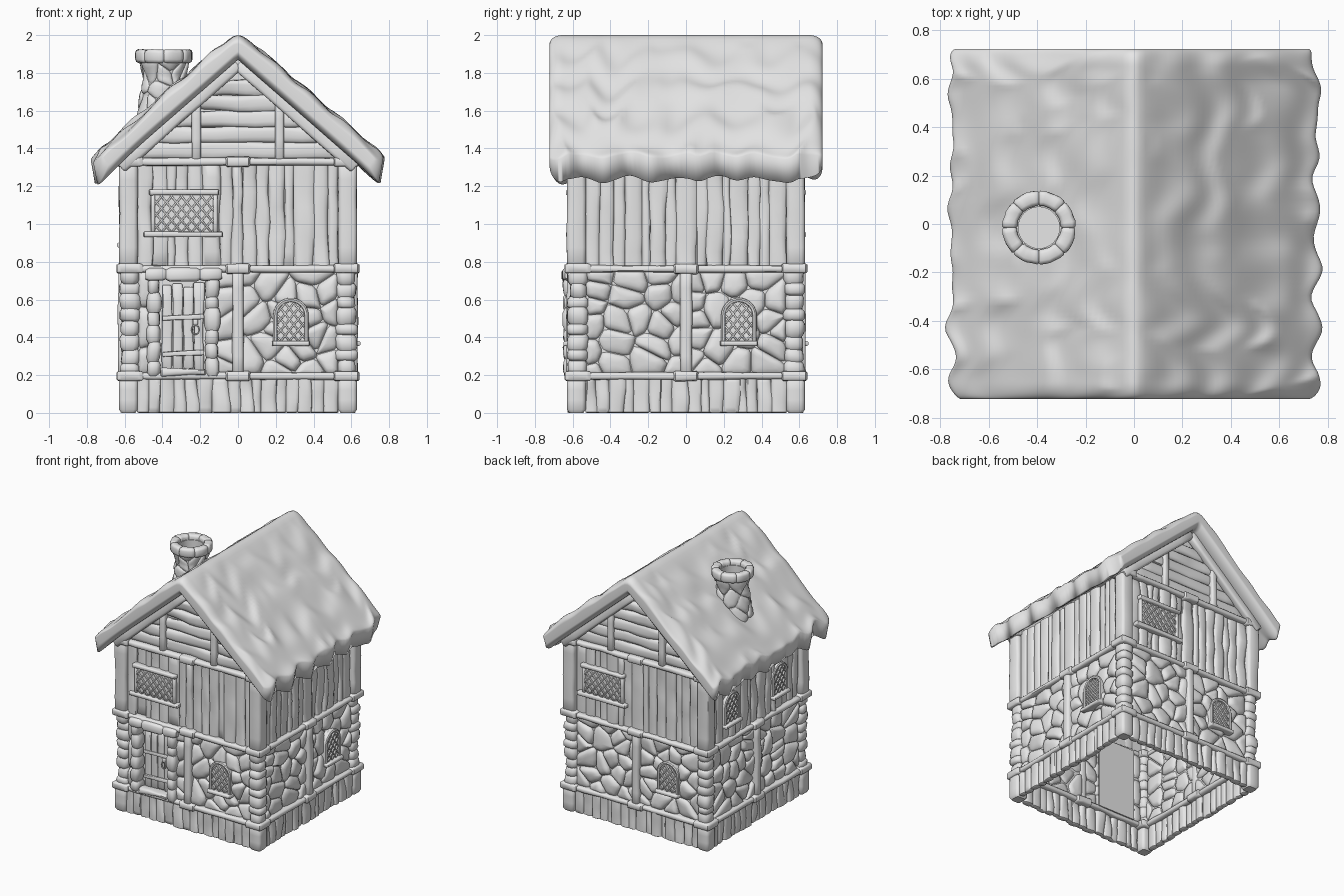
import bpy, bmesh, math, random
from mathutils import Vector, Matrix, noise

random.seed(4)
rnd = random.uniform
if "Cube" in bpy.data.objects:
    bpy.data.objects.remove(bpy.data.objects["Cube"])

clay = bpy.data.materials.new("plain_grey")
clay.use_nodes = True
clay.diffuse_color = (0.8, 0.8, 0.8, 1)
clay.node_tree.nodes["Principled BSDF"].inputs["Base Color"].default_value = (0.8, 0.8, 0.8, 1)

SIDES = ["front", "right_side", "back", "left_side"]


def finish(bm, name, turn=0, angle=50):
    """Turn a wall-local mesh to its side of the house and make the object."""
    bm.transform(Matrix.Rotation(turn * math.pi / 2, 4, "Z"))
    bmesh.ops.recalc_face_normals(bm, faces=bm.faces)
    mesh = bpy.data.meshes.new(name)
    bm.to_mesh(mesh)
    bm.free()
    mesh.materials.append(clay)
    for p in mesh.polygons:
        p.use_smooth = True
    mesh.set_sharp_from_angle(angle=math.radians(angle))
    obj = bpy.data.objects.new(name, mesh)
    bpy.context.collection.objects.link(obj)


def skin(bm, loops, caps=True):
    """Join a row of equal closed point loops with quads."""
    rows = [[bm.verts.new(p) for p in loop] for loop in loops]
    n = len(rows[0])
    for a, b in zip(rows, rows[1:]):
        for i in range(n):
            j = (i + 1) % n
            bm.faces.new((a[i], a[j], b[j], b[i]))
    if caps:
        bm.faces.new(rows[0])
        bm.faces.new(rows[-1])
    return rows


# Wall-local points: u along the wall, z up, d outward from the middle
def at(u, z, d):
    return Vector((u, -d, z))


def beam(bm, a, b, w, t, sq=0.6, wob=0.0, n=4, e=None, sides=12):
    """Rounded log from a to b, half width w in the wall plane, half depth t."""
    axis = (b - a).normalized()
    side, deep = axis.cross(Vector((0, 1, 0))), Vector((0, 1, 0))
    length = (b - a).length
    e = min(w, t) * 0.35 if e is None else e
    stops = [(0, 0.75)] + [(e + (length - 2 * e) * i / (n - 1), 1) for i in range(n)] + [(length, 0.75)]
    loops, seed = [], Vector((rnd(0, 50), rnd(0, 50), 0))
    for s, k in stops:
        c = a + axis * s
        ring = []
        for i in range(sides):
            ang = 2 * math.pi * (i + 0.5) / sides
            x, y = math.cos(ang), math.sin(ang)
            x = math.copysign(abs(x) ** sq, x) * w * k
            y = math.copysign(abs(y) ** sq, y) * t * k
            drift = noise.noise(seed + Vector((s * 6, i * 0.2, 0))) * wob
            ring.append(c + side * (x + drift) + deep * (y + drift))
        loops.append(ring)
    skin(bm, loops)


def slab(bm, u0, u1, z0, z1, d0, d1):
    m = Matrix.Translation(at((u0 + u1) / 2, (z0 + z1) / 2, (d0 + d1) / 2))
    bmesh.ops.create_cube(bm, size=1, matrix=m @ Matrix.Diagonal((u1 - u0, d1 - d0, z1 - z0, 1)))


def planks(bm, u0, u1, z0, z1, d, width, t):
    """A row of uneven upright boards that touch each other."""
    n = max(1, round((u1 - u0) / width))
    cuts = [u0 + (u1 - u0) * (i + (rnd(-.3, .3) if 0 < i < n else 0)) / n for i in range(n + 1)]
    for a, b in zip(cuts, cuts[1:]):
        u, dd = (a + b) / 2, d + rnd(-.008, .008)
        beam(bm, at(u, z0, dd), at(u, z1, dd), (b - a) / 2 + .003, t, 0.7, 0.014, 8, .004)


def stone_stack(bm, u, d, z0, z1, r, t, count):
    cuts = [z0 + (z1 - z0) * (i + (rnd(-.2, .2) if 0 < i < count else 0)) / count for i in range(count + 1)]
    for a, b in zip(cuts, cuts[1:]):
        k = rnd(.92, 1.08)
        beam(bm, at(u, a - .004, d), at(u, b + .004, d), r * k, t * k, 0.65, 0.015, 3, (b - a) * .26)


def rubble(bm, u0, u1, z0, z1, place, height=0.038, size=0.128):
    """Fill a rectangle with domed stones cut as nearest-point cells."""
    count = max(3, round((u1 - u0) * (z1 - z0) / (size * size * .85)))
    pts = []
    for _ in range(count):
        tries = [Vector((rnd(u0, u1), rnd(z0, z1))) for _ in range(5)]
        pts.append(max(tries, key=lambda p: min([math.hypot(p.x - q.x, 1.4 * (p.y - q.y)) for q in pts], default=1)))
    for p in pts:
        cell = [Vector(c) for c in ((u0, z0), (u1, z0), (u1, z1), (u0, z1))]
        for q in pts:
            if q is p:
                continue
            mid, nor, out = (p + q) / 2, q - p, []
            for a, b in zip(cell, cell[1:] + cell[:1]):
                fa, fb = (a - mid).dot(nor), (b - mid).dot(nor)
                if fa <= 0:
                    out.append(a)
                if fa * fb < 0:
                    out.append(a.lerp(b, fa / (fa - fb)))
            cell = out
        # Round the corners, then raise a tilted dome on both sides
        ring = [a.lerp(b, k) for a, b in zip(cell, cell[1:] + cell[:1]) for k in (.15, .5, .85)]
        c = sum(ring, Vector((0, 0))) / len(ring)
        tilt, h = Vector((rnd(-.15, .15), rnd(-.15, .15))), height * rnd(.8, 1.1)
        shape = [(.5, -.7), (.85, -.5), (1, .15), (.95, .45), (.78, .78), (.5, .95), (.2, 1)]
        skin(bm, [[place(*(c + (v - c) * k), h * f + tilt.dot((v - c) * k) * max(f, 0)) for v in ring]
                  for k, f in shape])


def lattice(bm, inside, u0, u1, z0, z1, d, step, slope):
    """Crossed lead bars kept to the inside of a window shape."""
    span = (z1 - z0) / slope
    for sgn in (1, -1):
        s = u0 - span
        while s < u1 + span:
            run = [(s + sgn * span * i / 80, z0 + (z1 - z0) * i / 80) for i in range(81)]
            run = [p for p in run if inside(*p)]
            if len(run) > 3:
                beam(bm, at(*run[0], d), at(*run[-1], d), .005, .007, .5, 0, 2, None, 8)
            s += step


def arched_window(k, u, z0, d, name):
    w, spring = .072, z0 + .135

    def outline(r, dd):
        arc = [(u + r * math.cos(i * math.pi / 12), spring + r * math.sin(i * math.pi / 12)) for i in range(13)]
        return [at(p, q, dd) for p, q in [(u + r, z0)] + arc + [(u - r, z0)]]
    bm = bmesh.new()
    skin(bm, [outline(w + .024, .57), outline(w + .022, d + .01), outline(w + .014, d + .016),
              outline(w + .002, d + .012), outline(w, d)])
    lattice(bm, lambda a, b: abs(a - u) < w and (b < spring or math.hypot(a - u, b - spring) < w),
            u - w, u + w, z0, spring + w, d + .005, .046, 1.25)
    beam(bm, at(u - .1, z0 - .012, d - .002), at(u + .1, z0 - .012, d - .002), .014, .036, .4)
    finish(bm, name, k)


def wide_window(k, name):
    bm = bmesh.new()
    u0, u1, z0, z1 = -.45, -.12, .955, 1.155
    slab(bm, u0, u1, z0, z1, .57, .607)
    lattice(bm, lambda a, b: u0 < a < u1 and z0 < b < z1, u0, u1, z0, z1, .612, .053, 1.2)
    for z, a, b in ((.945, -.5, -.08), (1.168, -.47, -.1)):
        beam(bm, at(a, z, .605), at(b, z, .605), .015, .03, .4, .003)
    for u in (u0, u1):
        beam(bm, at(u, z0, .605), at(u, z1, .605), .012, .018)
    finish(bm, name, k)


# Four walls: plinth, masonry storey, timber storey
for k, side in enumerate(SIDES):
    bm = bmesh.new()
    planks(bm, -.53, .53, 0, .19, .592, .066, .022)
    planks(bm, -.53, .53, .77, 1.33, .58, .07, .022)
    finish(bm, side + "_planks", k)

    bm = bmesh.new()
    slab(bm, -.55, .55, .77, 1.34, .555, .575)
    for a, b in [(-.53, -.45), (-.13, 0), (0, .53)] if k == 0 else [(-.53, 0), (0, .53)]:
        slab(bm, a, b, .2, .76, .565, .584)
        rubble(bm, a, b, .2, .76, lambda u, z, d: at(u, z, .575 + d))
    finish(bm, side + "_masonry", k, 70)

    # Beams thick enough to show inside as well
    bm = bmesh.new()
    for z in (.195, .762) + ((1.33,) if k % 2 == 0 else ()):
        beam(bm, at(-.6, z, .588), at(.6, z, .588), .02, .043, .6, .006, 9)
        beam(bm, at(-.065, z, .587), at(.065, z, .587), .027, .056, .4, .004)
    beam(bm, at(0, .2, .592), at(0, .76, .592), .03, .043, .5, .006, 7)
    finish(bm, side + "_beams", k)

    # Corner post, stacked stones and cuffs
    bm = bmesh.new()
    beam(bm, at(.58, 0, .58), at(.58, .19, .58), .05, .05, .4)
    beam(bm, at(.58, .77, .58), at(.58, 1.34, .58), .05, .05, .4, .005, 7)
    stone_stack(bm, .572, .572, .2, .76, .053, .053, 8)
    for z in (.195, .765, 1.33):
        beam(bm, at(.505, z, .572), at(.642, z, .572), .026, .07, .3)
    finish(bm, side + "_corner", k)

# Gables: horizontal logs, two posts and the rafters
for k in (0, 2):
    bm = bmesh.new()
    skin(bm, [[at(-.62, 1.33, d), at(.62, 1.33, d), at(0, 1.87, d)] for d in (.555, .57)])
    z = 1.39
    while z < 1.8:
        half = (1.88 - z) / .88
        beam(bm, at(-half, z, .58), at(half, z, .58), .043, .022, .75, .014, 9)
        z += .083
    for s in (-1, 1):
        beam(bm, at(s * .22, 1.34, .6), at(s * .22, 1.67, .6), .025, .028, .5, .004)
        beam(bm, at(0, 1.845, .615), at(s * .62, 1.30, .615), .033, .03, .5, .004, 7)
    finish(bm, SIDES[k] + "_gable", k)
    wide_window(k, SIDES[k] + "_wide_window")

for k in range(3):
    arched_window(k, .28, .38, .614, SIDES[k] + "_arched_window")
arched_window(3, -.31, .9, .606, "left_upper_window_rear")
arched_window(3, .28, .9, .606, "left_upper_window_front")

# Door with battens and ring, set between stone jambs
bm = bmesh.new()
slab(bm, -.45, -.13, .2, .76, .535, .545)
for i in range(4):
    u = -.375 + i * .056
    beam(bm, at(u, .225 + rnd(0, .025), .562), at(u, .695 - rnd(0, .03), .562), .026, .016, .5, .01, 6)
for z in (.31, .5):
    beam(bm, at(-.4, z, .584), at(-.18, z + .01, .584), .013, .01, .5, .004)
ring = [at(-.225 + .02 * math.cos(i * math.pi / 5), .44 + .025 * math.sin(i * math.pi / 5), .592) for i in range(10)]
for a, b in zip(ring, ring[1:] + ring[:1]):
    beam(bm, a, b, .005, .005, 1, 0, 2, None, 6)
beam(bm, at(-.225, .465, .587), at(-.225, .495, .587), .014, .014)
finish(bm, "door")
bm = bmesh.new()
for u in (-.445, -.137):
    stone_stack(bm, u, .6, .2, .71, .036, .05, 6)
for a, b in ((-.49, -.38), (-.38, -.2), (-.2, -.085)):
    beam(bm, at(a, .733, .605), at(b, .733, .605), .035, .05, .5, .01, 3, .02)
beam(bm, at(-.41, .215, .6), at(-.17, .215, .6), .02, .045, .5, .01)
finish(bm, "door_stones")

# Thatched roof: folds deepening toward wavy eaves, rolled ends
bm = bmesh.new()
NX, NY, HALF = 80, 90, .722
loops = []
for j in range(NY + 1):
    y = HALF * math.sin(math.pi * (j / NY - .5))
    q = min(1, (HALF - abs(y)) / .07)
    f = .3 + .7 * math.sqrt(max(0, 1 - (1 - q) ** 2))
    up, low = [], []
    for i in range(NX + 1):
        s = math.sin(math.pi * (i / NX - .5)) * .5 + (i / NX - .5)
        sign = math.copysign(3, s)
        edge = min(1, (1 - abs(s)) / .06)
        g = f * (.8 + .2 * math.sqrt(1 - (1 - edge) ** 2))
        fold = 1 - 2.6 * abs(noise.noise(Vector((y * 4.5 + abs(s) * .6, sign, abs(s) * 1.8))))
        reach = .755 + .03 * noise.noise(Vector((y * 8, sign, 0))) + .009 * math.sin(y * 27) - .05 * (1 - f)
        x = s * reach
        slope = .87 * (math.hypot(x, .03) - .03)
        tier = .008 * math.cos((abs(x) - .21) * 30 + 2 * fold)
        bump = (tier + .022 * abs(s) * (fold - .4) + .012 * noise.noise(Vector((x * 5, y * 5, 2)))) * min(1, abs(x) * 8)
        up.append((x, y, 1.935 - slope + .065 * g + bump * f))
        u = s * (reach - .022)
        low.append((u, y, 1.935 - .87 * abs(u) - .065 * g + (.02 * (fold - .4) - .012) * f * s ** 8))
    loops.append(up + low[::-1])
rows = skin(bm, loops, caps=False)
for row in (rows[0], rows[-1]):
    for i in range(NX):
        bm.faces.new((row[i], row[i + 1], row[-2 - i], row[-1 - i]))
finish(bm, "thatched_roof", 0, 85)

# Chimney: tapered rubble shaft, flue and a ring of cap stones
CX, CY = -.392, -.015


def shaft(z):
    return .1 + .045 * max(0, (1.78 - z) / .36) + .02 * max(0, (z - 1.78) / .08)


def wrap(arc, z, d):
    r = shaft(z) + d
    return Vector((CX + r * math.cos(arc / .12), CY + r * math.sin(arc / .12), z))


def around(r, z):
    return [(CX + r * math.cos(i * math.pi / 16), CY + r * math.sin(i * math.pi / 16), z) for i in range(32)]


bm = bmesh.new()
profile = [(shaft(z) + .005, z) for z in (1.42, 1.6, 1.78, 1.86)] + [(.115, 1.89), (.085, 1.89), (.085, 1.79)]
skin(bm, [around(r, z) for r, z in profile])
rubble(bm, 0, .24 * math.pi, 1.42, 1.87, wrap, .018, .1)
finish(bm, "chimney_shaft", 0, 70)
bm = bmesh.new()
for i in range(8):
    a = i * math.pi / 4
    beam(bm, Vector((a - .02, 0, 1.888)), Vector((a + .8, 0, 1.888)), .036, .031, .55, .004, 6, .06)
for v in bm.verts:
    r = .121 + v.co.y
    v.co = Vector((CX + r * math.cos(v.co.x), CY + r * math.sin(v.co.x), v.co.z))
finish(bm, "chimney_cap", 0, 70)
